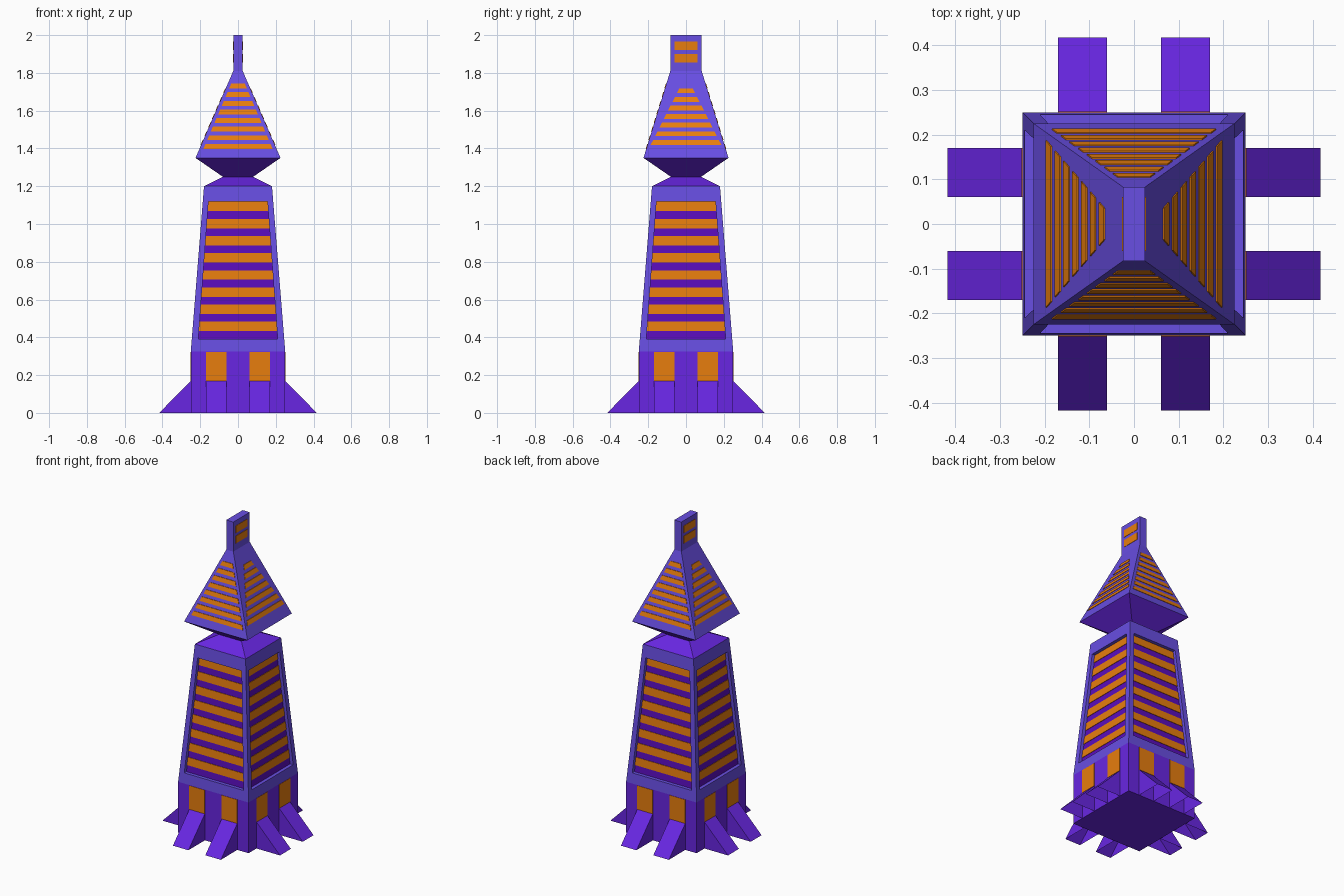
import bpy, bmesh, math
from mathutils import Matrix, Vector

if "Cube" in bpy.data.objects:
    bpy.data.objects.remove(bpy.data.objects["Cube"])


def lin(c):
    c /= 255
    return c / 12.92 if c <= 0.04045 else ((c + 0.055) / 1.055) ** 2.4


def material(name, r, g, b):
    m = bpy.data.materials.new(name)
    m.diffuse_color = (lin(r), lin(g), lin(b), 1)
    m.use_nodes = True
    m.node_tree.nodes["Principled BSDF"].inputs["Base Color"].default_value = m.diffuse_color
    return m


PURPLE = material("violet purple", 104, 38, 226)
BLUE = material("blue violet", 104, 78, 226)
DEEP = material("deep purple", 90, 13, 188)
ORANGE = material("orange", 232, 126, 14)


class Part:
    """Collects faces, then becomes one flat-shaded object."""
    def __init__(self, name, *mats):
        self.name, self.mats, self.bm = name, mats, bmesh.new()

    def face(self, pts, mat=0):
        f = self.bm.faces.new([self.bm.verts.new(p) for p in pts])
        f.material_index = mat

    def finish(self):
        bmesh.ops.remove_doubles(self.bm, verts=self.bm.verts, dist=1e-5)
        bmesh.ops.recalc_face_normals(self.bm, faces=self.bm.faces)
        me = bpy.data.meshes.new(self.name)
        self.bm.to_mesh(me)
        self.bm.free()
        for m in self.mats:
            me.materials.append(m)
        bpy.context.collection.objects.link(bpy.data.objects.new(self.name, me))


def at(side, u, d, z):
    """Point on a tower side: u across, d outward, z up (side 0 = front)."""
    return Matrix.Rotation(side * math.pi / 2, 3, 'Z') @ Vector((u, -d, z))


def lerp(z, z0, a, z1, b):
    return a + (b - a) * (z - z0) / (z1 - z0)


def rect(hx, hy, z):
    return [(-hx, -hy, z), (hx, -hy, z), (hx, hy, z), (-hx, hy, z)]


def bridge(part, a, b, mats=(0, 0, 0, 0)):
    for i in range(4):
        j = (i + 1) % 4
        part.face([a[i], a[j], b[j], b[i]], mats[i])


def loft(name, mat, rings):
    p = Part(name, mat)
    loops = [rect(*r) for r in rings]
    p.face(loops[0])
    p.face(loops[-1])
    for a, b in zip(loops, loops[1:]):
        bridge(p, a, b)
    p.finish()


def plate(part, side, z0, z1, width, depth, t=0.003):
    """Thin plate following a side's width and slope."""
    back, front = [[at(side, s * width(z), depth(z) + o, z)
                    for s, z in ((-1, z0), (1, z0), (1, z1), (-1, z1))] for o in (0, t)]
    part.face(front)
    part.face(back)
    bridge(part, back, front)


def const(v):
    return lambda z: v


# Plain solids
loft("base_block", PURPLE, [(.25, .25, 0), (.25, .25, .325)])
loft("shaft_cap", PURPLE, [(.18, .18, 1.2), (.08, .08, 1.25)])
loft("roof_underside", PURPLE, [(.08, .08, 1.25), (.225, .225, 1.35)])
loft("roof_and_finial", BLUE, [(.225, .225, 1.35), (.025, .083, 1.81), (.025, .083, 2)])

# Tapered shaft with a recessed panel on every side
shaft_d = lambda z: lerp(z, .325, .25, 1.2, .18)
panel_w = lambda z: lerp(z, .39, .21, 1.12, .156)
floor_d = lambda z: shaft_d(z) - .022


def loop(side, z0, z1, width, depth):
    return [at(side, s * width(z), depth(z), z)
            for s, z in ((-1, z0), (1, z0), (1, z1), (-1, z1))]


shaft = Part("shaft", BLUE, DEEP)
slats = Part("shaft_slats", ORANGE)
for k in range(4):
    outer = loop(k, .325, 1.2, shaft_d, shaft_d)
    rim = loop(k, .39, 1.12, panel_w, shaft_d)
    floor = loop(k, .39, 1.12, panel_w, floor_d)
    bridge(shaft, outer, rim)
    bridge(shaft, rim, floor)
    shaft.face(floor, 1)
    for i in range(8):
        z = .433 + i * .0907
        plate(slats, k, z, z + .05, panel_w, floor_d)
shaft.finish()
slats.finish()

# Roof stripes: eight on front and back, seven on the sides
stripes = Part("roof_stripes", ORANGE)
for k in range(4):
    if k % 2 == 0:
        n, z0 = 8, 1.398
        width = lambda z: lerp(z, 1.398, .183, 1.743, .036)
        depth = lambda z: lerp(z, 1.35, .225, 1.81, .083)
    else:
        n, z0 = 7, 1.419
        width = lambda z: lerp(z, 1.419, .187, 1.719, .035)
        depth = lambda z: lerp(z, 1.35, .225, 1.81, .025)
    for i in range(n):
        z = z0 + i * .0456
        plate(stripes, k, z, z + .026, width, depth)
stripes.finish()

# Finial windows on left and right
panes = Part("finial_windows", ORANGE)
for k in (1, 3):
    for z in (1.854, 1.92):
        plate(panes, k, z, z + .047, const(.06), const(.025), .002)
panes.finish()

# Base windows and buttress feet (open underneath), two per side
windows = Part("base_windows", ORANGE)
feet = Part("buttress_feet", PURPLE)
for k in range(4):
    for c in (-.115, .115):
        a, b = c - .055, c + .055
        win = [[at(k, u, d, z) for u, z in ((a, .17), (b, .17), (b, .322), (a, .322))]
               for d in (.25, .252)]
        windows.face(win[1])
        bridge(windows, *win)
        for u in (a, b):
            feet.face([at(k, u, .25, 0), at(k, u, .417, 0), at(k, u, .25, .17)])
        feet.face([at(k, a, .417, 0), at(k, b, .417, 0), at(k, b, .25, .17), at(k, a, .25, .17)])
windows.finish()
feet.finish()
